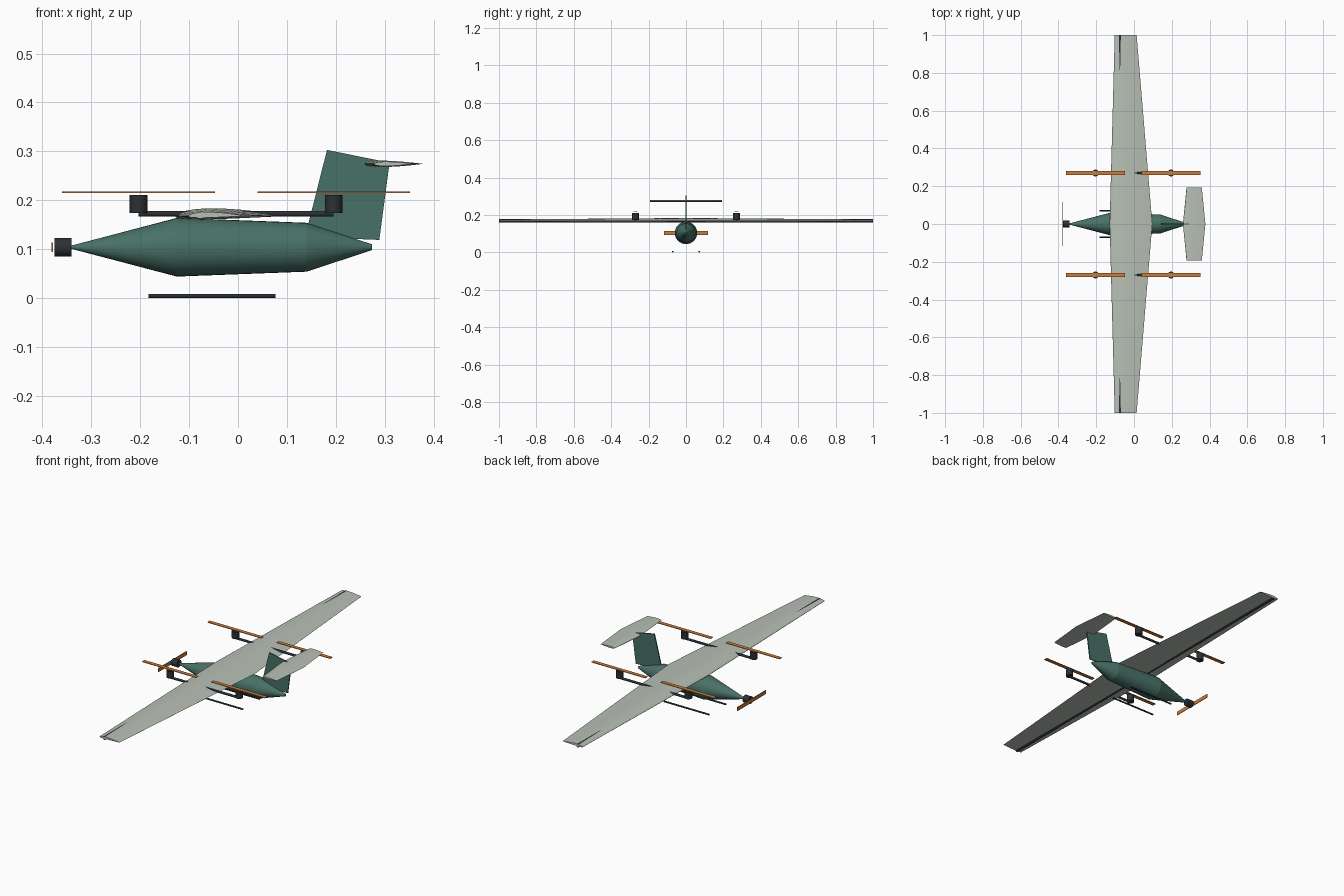
import bpy, bmesh, math
from mathutils import Matrix, Vector

if "Cube" in bpy.data.objects:
    bpy.data.objects.remove(bpy.data.objects["Cube"])


def material(name, rgb):
    m = bpy.data.materials.new(name)
    m.diffuse_color = (*rgb, 1)
    m.use_nodes = True
    m.node_tree.nodes["Principled BSDF"].inputs["Base Color"].default_value = m.diffuse_color
    return m


GREEN = material("green_paint", (0.065, 0.165, 0.135))
PALE = material("pale_skin", (0.48, 0.53, 0.47))
DARK = material("dark_carbon", (0.025, 0.03, 0.033))
ORANGE = material("orange_blade", (0.60, 0.20, 0.045))


def finish(name, bm, mat, angle=30):
    bmesh.ops.recalc_face_normals(bm, faces=bm.faces)
    me = bpy.data.meshes.new(name)
    bm.to_mesh(me)
    bm.free()
    me.materials.append(mat)
    ob = bpy.data.objects.new(name, me)
    bpy.context.collection.objects.link(ob)
    bpy.ops.object.select_all(action='DESELECT')
    ob.select_set(True)
    bpy.context.view_layer.objects.active = ob
    if angle:
        bpy.ops.object.shade_smooth_by_angle(angle=math.radians(angle))
    return ob


def loft(name, rings, mat, angle=30):
    """Skin a list of equal-length closed rings and cap both ends."""
    bm = bmesh.new()
    loops = [[bm.verts.new(p) for p in ring] for ring in rings]
    for a, b in zip(loops, loops[1:]):
        for i in range(len(a)):
            j = (i + 1) % len(a)
            bm.faces.new((a[i], a[j], b[j], b[i]))
    bm.faces.new(loops[0])
    bm.faces.new(loops[-1])
    return finish(name, bm, mat, angle)


def rod(name, a, b, r, mat, sides=24):
    a, b = Vector(a), Vector(b)
    turn = (b - a).to_track_quat('Z', 'Y').to_matrix().to_4x4()
    bm = bmesh.new()
    bmesh.ops.create_cone(bm, cap_ends=True, segments=sides, radius1=r, radius2=r,
                          depth=(b - a).length, matrix=Matrix.Translation((a + b) / 2) @ turn)
    return finish(name, bm, mat)


def box(name, centre, size, mat):
    bm = bmesh.new()
    bmesh.ops.create_cube(bm, size=1, matrix=Matrix.Translation(centre) @ Matrix.Diagonal((*size, 1)))
    return finish(name, bm, mat, 0)


def airfoil(lead, trail, y, z, thick, camber, n=14):
    """Closed four-digit style section in the xz plane."""
    c, upper, lower = trail - lead, [], []
    for i in range(n + 1):
        t = (1 - math.cos(math.pi * i / n)) / 2
        h = 5 * thick * (0.2969 * math.sqrt(t) - 0.126 * t - 0.3516 * t**2 + 0.2843 * t**3 - 0.1015 * t**4)
        p = 0.4
        m = camber * (2 * p * t - t * t) / (p * p if t < p else (1 - p)**2)
        if t >= p:
            m += camber * (1 - 2 * p) / (1 - p)**2
        upper.append((lead + c * t, y, z + c * (m + h)))
        lower.append((lead + c * t, y, z + c * (m - h)))
    return upper + lower[-1:0:-1]


# Fuselage: tapered round body along x
AXIS = 0.104
N = 32
rings = [[(x, r * math.cos(2 * math.pi * i / N), AXIS + r * math.sin(2 * math.pi * i / N)) for i in range(N)]
         for x, r in ((-0.342, 0.003), (-0.125, 0.06), (0.14, 0.05), (0.274, 0.006))]
loft("fuselage", rings, GREEN, 13)

# Wing, its spar, and the tailplane
loft("wing", [airfoil(-0.102, 0.014, -1, 0.168, 0.10, 0.02),
              airfoil(-0.129, 0.097, 0, 0.168, 0.10, 0.02),
              airfoil(-0.102, 0.014, 1, 0.168, 0.10, 0.02)], PALE)
rod("wing_spar", (-0.074, -1, 0.168), (-0.074, 1, 0.168), 0.009, DARK)
loft("tailplane", [airfoil(0.278, 0.359, -0.193, 0.2745, 0.11, 0),
                   airfoil(0.259, 0.378, 0, 0.2745, 0.11, 0),
                   airfoil(0.278, 0.359, 0.193, 0.2745, 0.11, 0)], PALE)

# Tail fin: swept flat plate
fin = ((0.137, 0.125), (0.182, 0.303), (0.310, 0.277), (0.289, 0.119))
loft("tail_fin", [[(x, y, z) for x, z in fin] for y in (-0.003, 0.003)], GREEN, 0)

# Lift booms with motors and propellers, and landing skids
for side, s in (("left", -1), ("right", 1)):
    y = 0.27 * s
    rod(f"{side}_boom", (-0.203, y, 0.1725), (0.195, y, 0.1725), 0.006, DARK)
    for end, x in (("front", -0.2035), ("rear", 0.1955)):
        rod(f"{side}_{end}_lift_motor", (x, y, 0.174), (x, y, 0.211), 0.018, DARK)
        box(f"{side}_{end}_lift_propeller", (x, y, 0.216), (0.312, 0.02, 0.003), ORANGE)
    rod(f"{side}_skid", (-0.183, 0.07 * s, 0.0042), (0.077, 0.07 * s, 0.0042), 0.0042, DARK)

# Nose motor and pulling propeller
rod("nose_motor", (-0.375, 0, AXIS), (-0.341, 0, AXIS), 0.019, DARK)
box("nose_propeller", (-0.380, 0, AXIS), (0.003, 0.234, 0.02), ORANGE)
